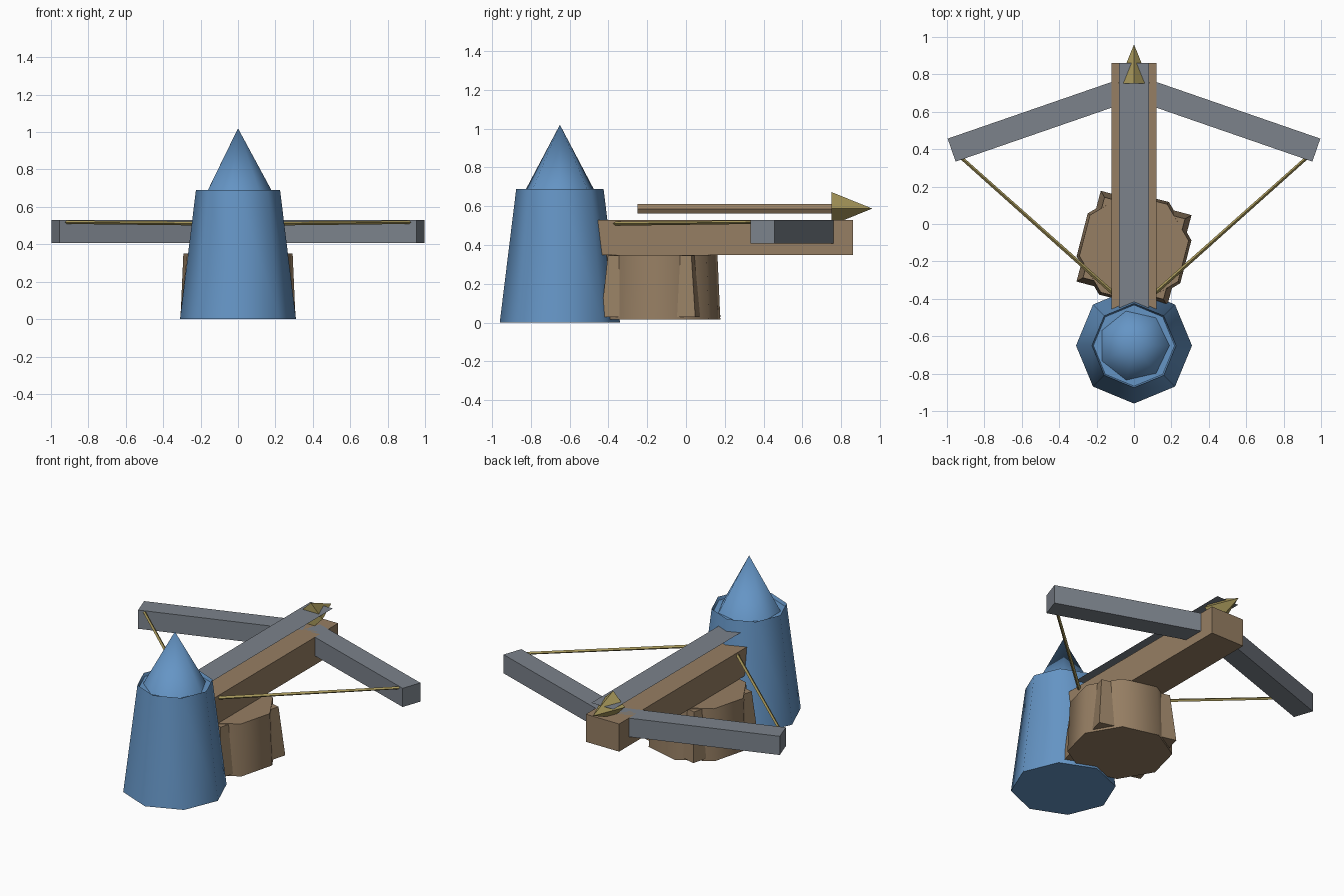
import bpy, bmesh, math
from mathutils import Vector, Matrix

old = bpy.data.objects.get("Cube")
if old:
    bpy.data.objects.remove(old, do_unlink=True)


def material(name, rgb):
    m = bpy.data.materials.new(name)
    m.use_nodes = True
    m.diffuse_color = (*rgb, 1)
    m.node_tree.nodes["Principled BSDF"].inputs["Base Color"].default_value = (*rgb, 1)
    return m


blue = material("robe blue", (0.13, 0.30, 0.56))
wood = material("wood brown", (0.305, 0.21, 0.125))
steel = material("steel grey", (0.20, 0.225, 0.26))
brass = material("brass yellow", (0.39, 0.315, 0.105))


def finish(name, bm, mat, smooth=False):
    mesh = bpy.data.meshes.new(name)
    bm.to_mesh(mesh)
    bm.free()
    mesh.materials.append(mat)
    ob = bpy.data.objects.new(name, mesh)
    bpy.context.collection.objects.link(ob)
    if smooth:
        bpy.ops.object.select_all(action='DESELECT')
        ob.select_set(True)
        bpy.context.view_layer.objects.active = ob
        bpy.ops.object.shade_smooth_by_angle(angle=math.radians(50))
    return ob


def box(name, low, high, mat):
    low, high = Vector(low), Vector(high)
    bm = bmesh.new()
    size = Matrix.Diagonal((*(high - low), 1))
    bmesh.ops.create_cube(bm, size=1, matrix=Matrix.Translation((low + high) / 2) @ size)
    return finish(name, bm, mat)


def rod(name, start, end, r1, r2, sides, mat, turn=0, smooth=False, recess=0):
    """Tapered prism between two points, optionally with a sunken far end."""
    start, end = Vector(start), Vector(end)
    axis = end - start
    q = axis.to_track_quat('Z', 'Y') if axis.xy.length > 0 else Matrix.Identity(3).to_quaternion()
    m = (Matrix.Translation((start + end) / 2) @ q.to_matrix().to_4x4()
         @ Matrix.Rotation(math.radians(turn), 4, 'Z'))
    bm = bmesh.new()
    bmesh.ops.create_cone(bm, cap_ends=True, segments=sides, radius1=r1, radius2=r2,
                          depth=axis.length, matrix=m)
    if recess:
        cap = max(bm.faces, key=lambda f: f.calc_center_median().z)
        bmesh.ops.inset_region(bm, faces=[cap], thickness=0.008, depth=-recess)
    return finish(name, bm, mat, smooth)


# Robed operator: tapered robe with a slightly sunken collar, and pointed hood
rod("robe", (0, -0.65, 0), (0, -0.65, 0.69), 0.31, 0.225, 8, blue, smooth=True, recess=0.02)
rod("hood", (0, -0.65, 0.65), (0, -0.65, 1.02), 0.2, 0, 7, blue, turn=13, smooth=True)

# Pedestal: round drum with a flared square shell whose corners poke out
rod("pedestal_drum", (0, -0.13, 0.015), (0, -0.13, 0.35), 0.31, 0.295, 8, wood,
    turn=8, smooth=True)
rod("pedestal_shell", (0, -0.13, 0.03), (0, -0.13, 0.345), 0.355, 0.315, 4, wood, turn=30)

# Stock with a slanted rear end
stock = box("stock", (-0.12, -0.48, 0.35), (0.12, 0.86, 0.53), wood)
for v in stock.data.vertices:
    if v.co.y < 0 and v.co.z < 0.4:
        v.co.y += 0.025

# Flat guide rail above the stock
bm = bmesh.new()
bmesh.ops.create_grid(bm, x_segments=1, y_segments=1, size=1,
                      matrix=Matrix.Translation((0, 0.195, 0.615)) @ Matrix.Diagonal((0.08, 0.667, 1, 1)))
finish("guide_rail", bm, steel)

# Bolt with a pyramid head
rod("bolt_shaft", (0, -0.25, 0.587), (0, 0.76, 0.587), 0.027, 0.027, 6, wood, turn=30)
rod("bolt_head", (0, 0.75, 0.588), (0, 0.96, 0.588), 0.085, 0, 4, brass)

# Bow arms and strings, one per side
for side, s in (("left", 1), ("right", -1)):
    inner, outer = Vector((0.02, 0.725)), Vector((0.975, 0.395))
    along = outer - inner
    arm = box(side + "_bow_arm", (0, -0.065, 0.408), (along.length, 0.065, 0.53), steel)
    arm.data.transform(Matrix.Translation((*inner, 0))
                       @ Matrix.Rotation(math.atan2(along.y, along.x), 4, 'Z'))
    if s < 0:
        arm.data.transform(Matrix.Diagonal((-1, 1, 1, 1)))
        arm.data.flip_normals()
    rod(side + "_string", (s * 0.93, 0.36, 0.518), (s * 0.06, -0.415, 0.51),
        0.009, 0.011, 4, brass)
